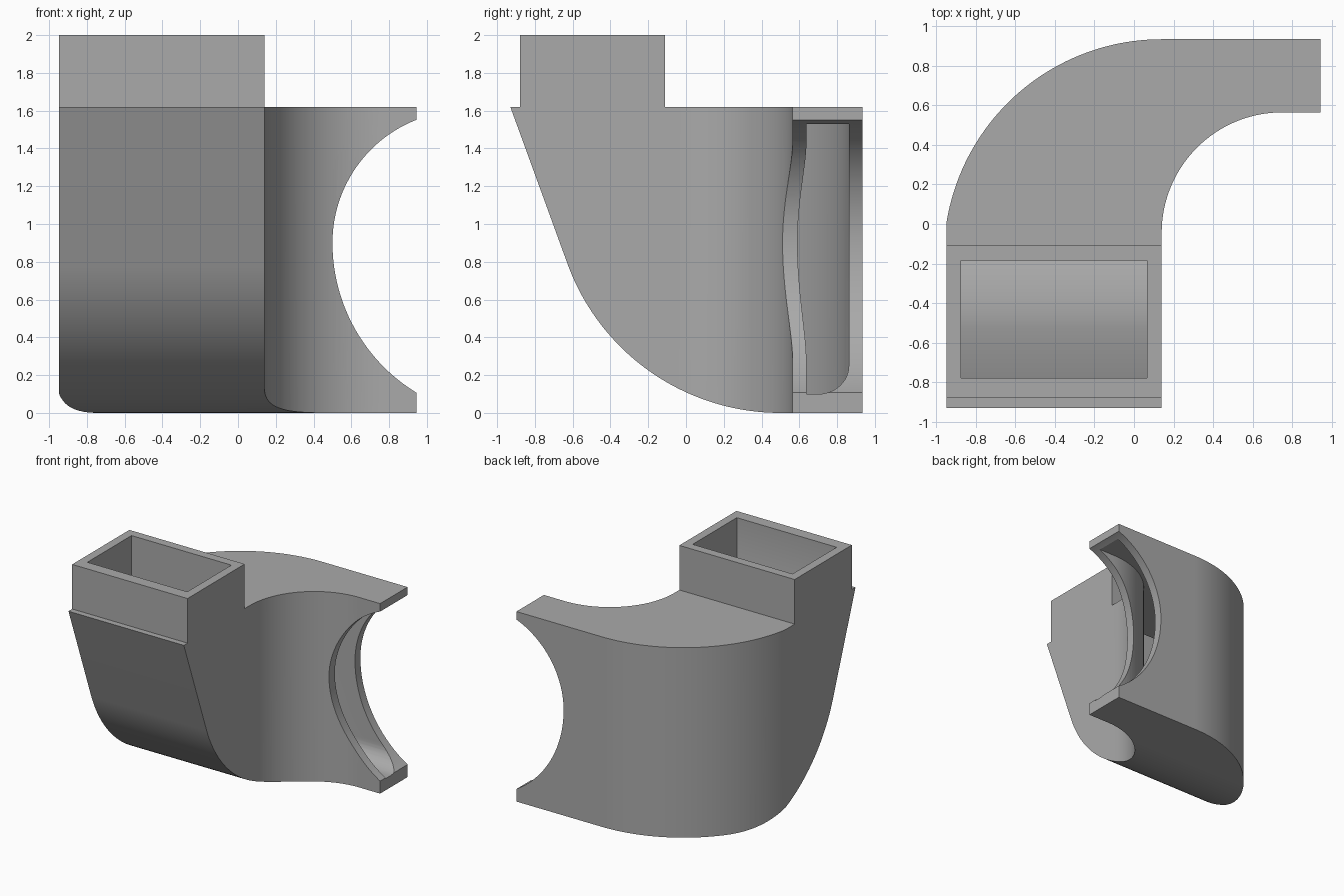
import bpy, bmesh, math
from mathutils import Vector

if "Cube" in bpy.data.objects:
    bpy.data.objects.remove(bpy.data.objects["Cube"])

grey = bpy.data.materials.new("plain_grey")
grey.diffuse_color = (0.40, 0.40, 0.40, 1)
grey.use_nodes = True
grey.node_tree.nodes["Principled BSDF"].inputs["Base Color"].default_value = grey.diffuse_color


def arc(cx, cy, r, a0, a1, n, ry=None):
    """Points on an arc, angles in degrees."""
    ry = ry or r
    out = []
    for i in range(n + 1):
        a = math.radians(a0 + (a1 - a0) * i / n)
        out.append((cx + r * math.cos(a), cy + ry * math.sin(a)))
    return out


def prism(name, pts, place, depth):
    """Extrude a 2D outline; place maps (u, v) to 3D."""
    bm = bmesh.new()
    face = bm.faces.new([bm.verts.new(place(u, v)) for u, v in pts])
    ext = bmesh.ops.extrude_face_region(bm, geom=[face])
    moved = [g for g in ext["geom"] if isinstance(g, bmesh.types.BMVert)]
    bmesh.ops.translate(bm, verts=moved, vec=Vector(depth))
    bmesh.ops.recalc_face_normals(bm, faces=bm.faces)
    me = bpy.data.meshes.new(name)
    bm.to_mesh(me)
    bm.free()
    me.materials.append(grey)
    ob = bpy.data.objects.new(name, me)
    bpy.context.collection.objects.link(ob)
    return ob


def combine(ob, other, operation):
    """Apply a boolean and discard the second object."""
    bpy.context.view_layer.objects.active = ob
    mod = ob.modifiers.new("cut", "BOOLEAN")
    mod.object, mod.operation, mod.solver = other, operation, "EXACT"
    bpy.ops.object.modifier_apply(modifier=mod.name)
    bpy.data.objects.remove(other)


def plan(name, pts):
    return prism(name, pts, lambda x, y: (x, y, -0.2), (0, 0, 2.5))


def side(name, pts):
    return prism(name, pts, lambda y, z: (-1.3, y, z), (2.6, 0, 0))


def bend(t, x_end):
    """Elbow plan outline, inset by wall thickness t."""
    r_out, r_in = 1.103 - t, 0.61 + t
    start = math.degrees(math.acos((-0.948 + t - 0.14) / r_out))
    return ([(0.14 - t, -1.1), (0.14 - t, -0.045)]
            + arc(0.75, -0.045, r_in, 180, 90, 32)[1:]
            + [(x_end, 0.565 + t), (x_end, 0.935 - t)]
            + arc(0.14, -0.168, r_out, 90, start, 40)
            + [(-0.948 + t, -1.1)])


# Outer duct: elbow plan crossed with the scooped side profile and collar
duct = plan("curved_duct", bend(0, 0.945))
outer = side("outer_profile",
             [(-0.93, 1.62), (-0.88, 1.62), (-0.88, 2), (-0.11, 2), (-0.11, 1.62),
              (1.1, 1.62), (1.1, 0)] + arc(0.5, 1.2, 1.2, 270, 201, 36))
combine(duct, outer, "INTERSECT")

# Hollow interior, open through the collar
cavity = plan("cavity", bend(0.073, 1.1))
inner = side("inner_profile",
             [(-0.78, 2.1), (-0.185, 2.1), (-0.185, 1.53), (0.862, 1.53)]
             + arc(0.70, 0.25, 0.162, 0, -90, 12, 0.15)
             + arc(0.5, 1.2, 1.1, 270, 201, 36) + [(-0.78, 1.47)])
combine(cavity, inner, "INTERSECT")
combine(duct, cavity, "DIFFERENCE")

# Round mouth cut sideways through the outlet end
mouth = prism("mouth_cutter",
              arc(1.2, 0.9, 0.70, 90, 180, 36) + arc(1.43, 0.9, 0.93, 180, 270, 36)[1:],
              lambda x, z: (x, 0.2, z), (0, 1.0, 0))
combine(duct, mouth, "DIFFERENCE")

# Smooth the curved walls, keep the edges crisp
bpy.ops.object.select_all(action="DESELECT")
duct.select_set(True)
bpy.context.view_layer.objects.active = duct
bpy.ops.object.shade_smooth_by_angle(angle=math.radians(25))
